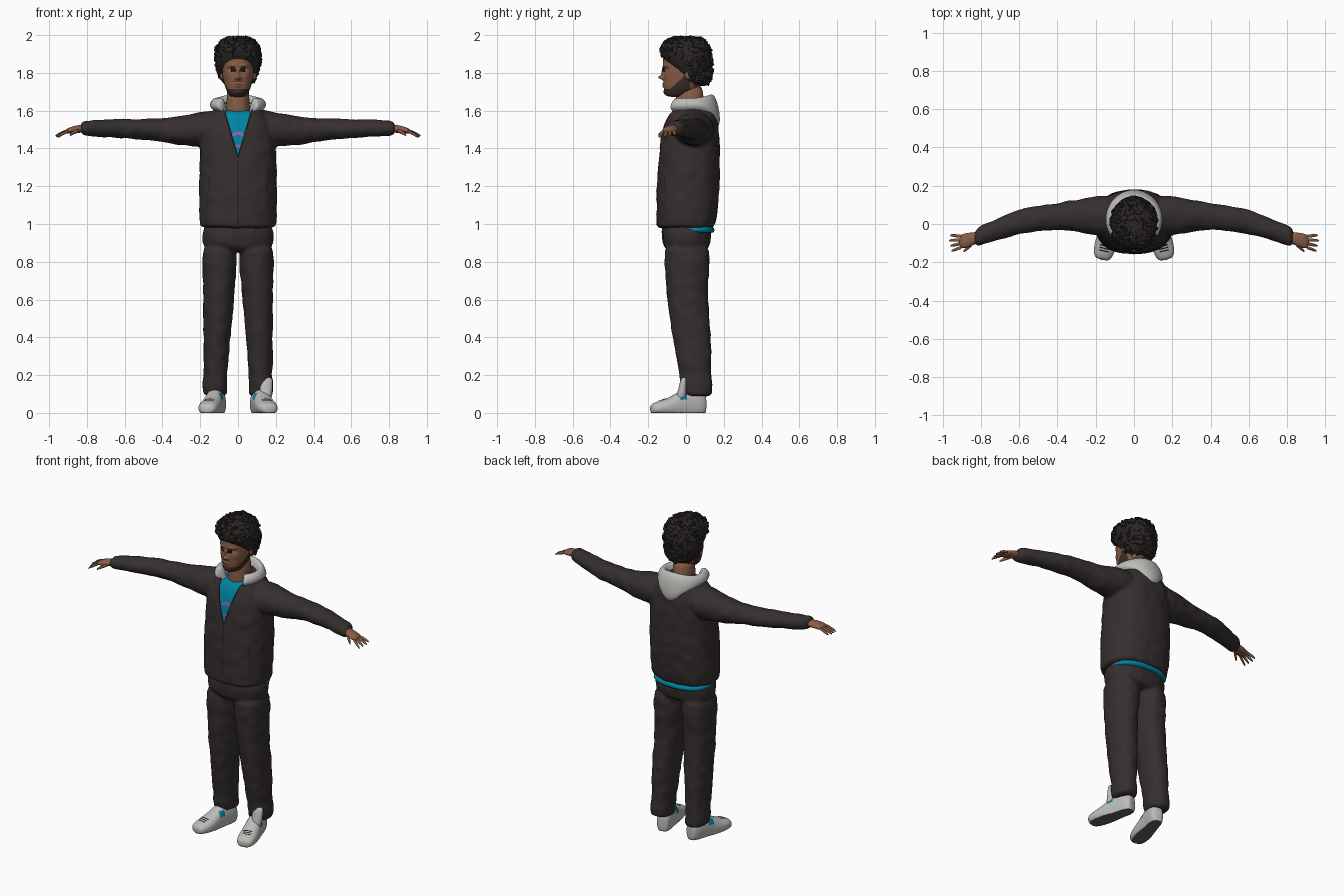
import bpy, bmesh, math, random
from mathutils import Vector, Matrix, noise

random.seed(4)
if "Cube" in bpy.data.objects:
    bpy.data.objects.remove(bpy.data.objects["Cube"])


def material(name, *rgb):
    m = bpy.data.materials.new(name)
    m.use_nodes = True
    m.diffuse_color = (*rgb, 1)
    m.node_tree.nodes["Principled BSDF"].inputs["Base Color"].default_value = (*rgb, 1)
    return m


CLOTH = material("dark brown cloth", .036, .028, .028)
GREY = material("light grey", .5, .5, .48)
TEAL = material("teal", .0, .23, .36)
PINK = material("pink purple", .4, .1, .5)
SKIN = material("skin", .25, .11, .06)
HAIR = material("hair", .024, .019, .019)
BEARD = material("beard", .045, .027, .021)
TRIM = material("black trim", .012, .01, .01)
SOLE = material("sole grey", .11, .11, .11)
LIP = material("lips", .19, .075, .05)


def make(name, bm, *mats):
    me = bpy.data.meshes.new(name)
    bm.to_mesh(me)
    bm.free()
    ob = bpy.data.objects.new(name, me)
    bpy.context.collection.objects.link(ob)
    for m in mats:
        me.materials.append(m)
    me.shade_smooth()
    return ob


def bake(ob):
    dg = bpy.context.evaluated_depsgraph_get()
    me = bpy.data.meshes.new_from_object(ob.evaluated_get(dg))
    ob.modifiers.clear()
    ob.data = me
    me.shade_smooth()
    return ob


def loft(name, rings, axis, *mats, n=20, power=2, sub=1):
    """Skin rings of (position, centre a, centre b, radius a, radius b) along an axis."""
    bm = bmesh.new()
    loops = []
    for p, a, b, ra, rb in rings:
        loop = []
        for i in range(n):
            c, s = math.cos(math.tau * i / n), math.sin(math.tau * i / n)
            u = a + ra * math.copysign(abs(c) ** (2 / power), c)
            v = b + rb * math.copysign(abs(s) ** (2 / power), s)
            loop.append(bm.verts.new({"x": (p, u, v), "y": (u, p, v), "z": (u, v, p)}[axis]))
        loops.append(loop)
    for lo, hi in zip(loops, loops[1:]):
        for i in range(n):
            bm.faces.new((lo[i], lo[(i + 1) % n], hi[(i + 1) % n], hi[i]))
    bm.faces.new(loops[0])
    bm.faces.new(loops[-1])
    bmesh.ops.recalc_face_normals(bm, faces=bm.faces)
    ob = make(name, bm, *mats)
    ob.modifiers.new("smooth", "SUBSURF").levels = sub
    return bake(ob)


def fuse(name, parts, mat):
    """Blend overlapping solids into one skin with slight cloth folds."""
    bm = bmesh.new()
    for p in parts:
        bm.from_mesh(p.data)
        bpy.data.objects.remove(p)
    ob = make(name, bm, mat)
    r = ob.modifiers.new("blend", "REMESH")
    r.mode, r.voxel_size = "VOXEL", .009
    s = ob.modifiers.new("relax", "SMOOTH")
    s.factor, s.iterations = .5, 5
    bake(ob)
    ob.data.materials.clear()
    ob.data.materials.append(mat)
    for v in ob.data.vertices:
        v.co += v.normal * noise.noise(v.co * 17) * .005
    return ob


def strip(name, pts, width, mat, target, offset=.003):
    """Thin ribbon laid onto a target surface."""
    bm = bmesh.new()
    w = Vector(width) / 2
    rows = [(bm.verts.new(Vector(p) - w), bm.verts.new(Vector(p) + w)) for p in pts]
    for a, b in zip(rows, rows[1:]):
        bm.faces.new((a[0], a[1], b[1], b[0]))
    ob = make(name, bm, mat)
    sw = ob.modifiers.new("lay", "SHRINKWRAP")
    sw.target, sw.wrap_mode, sw.offset = target, "ABOVE_SURFACE", offset
    return bake(ob)


def line(a, b, n=14):
    return [Vector(a).lerp(Vector(b), i / n) for i in range(n + 1)]


def front_back(rows, inset=0):
    """Turn (z, front y, back y, half width) rows into loft rings."""
    return [(z, 0, (f + b) / 2, rx - inset, (b - f) / 2 - inset) for z, f, b, rx in rows]


# Jacket: torso blended with both sleeves
TORSO = [(.975, -.152, .145, .195), (.99, -.158, .152, .203), (1.05, -.158, .167, .206),
         (1.2, -.156, .18, .207), (1.32, -.146, .18, .202), (1.42, -.138, .178, .202),
         (1.5, -.128, .175, .195), (1.56, -.105, .168, .17), (1.61, -.078, .15, .125),
         (1.65, -.06, .12, .085)]
SLEEVE = [(.08, .045, 1.51, .11, .1), (.2, .042, 1.503, .11, .093), (.3, .045, 1.492, .082, .08),
          (.4, .04, 1.497, .071, .063), (.5, .03, 1.503, .067, .056), (.61, .012, 1.504, .066, .052),
          (.72, -.03, 1.507, .057, .046), (.8, -.06, 1.507, .053, .042), (.835, -.072, 1.507, .048, .037)]
parts = [loft("torso", front_back(TORSO), "z", CLOTH, n=32, power=2.4)]
for s in (-1, 1):
    parts.append(loft("sleeve", [(s * r[0], *r[1:]) for r in SLEEVE], "x", CLOTH))
jacket = fuse("jacket", parts, CLOTH)

# Open neck: cut a clean V out of the jacket front
K, V0 = .29, 1.35
bm = bmesh.new()
bm.from_mesh(jacket.data)
for s in (-1, 1):
    near = [f for f in bm.faces if f.calc_center_median().y < .02 and f.calc_center_median().z > V0 - .03]
    geom = near + list({e for f in near for e in f.edges}) + list({v for f in near for v in f.verts})
    bmesh.ops.bisect_plane(bm, geom=geom, plane_co=(0, 0, V0), plane_no=(1, 0, -s * K))
cut = [f for f in bm.faces if f.calc_center_median().y < 0
       and abs(f.calc_center_median().x) < K * (f.calc_center_median().z - V0)]
bmesh.ops.delete(bm, geom=cut, context="FACES")
bm.to_mesh(jacket.data)
bm.free()
jacket.data.shade_smooth()

# Shirt under the jacket, its arch print and its hem at the back
shirt = loft("shirt", front_back(TORSO[3:9], .012), "z", TEAL, n=32, power=2.4, sub=2)
arch = [(.034 * math.cos(a), -.14, 1.455 + .03 * math.sin(a)) for a in [math.pi * i / 12 for i in range(13)]]
strip("shirt_arch_print", arch, (0, 0, .018), PINK, shirt)
strip("shirt_small_print", line((-.014, -.14, 1.415), (.014, -.14, 1.415)), (0, 0, .012), PINK, shirt)
loft("shirt_hem", [(.95, 0, .022, .176, .126), (.96, 0, .022, .184, .131), (1.0, 0, .02, .186, .131)],
     "z", TEAL, n=32, power=2.4)
for s, side in ((-1, "right"), (1, "left")):
    strip(side + "_lapel_edge", line((0, -.15, V0), (s * .077, -.075, 1.615)), (.009, 0, 0), TRIM, shirt, .013)
    strip(side + "_pocket_slit", line((s * .165, -.13, 1.26), (s * .178, -.13, 1.08)), (.005, 0, 0), TRIM, jacket)
strip("zip", line((0, -.17, V0), (0, -.17, .99)), (.005, 0, 0), TRIM, jacket, .002)

# Hood folded down around the neck
bm = bmesh.new()
grid = []
for i in range(41):
    phi = math.radians(-138 + 276 * i / 40)
    b = max(0, math.cos(phi)) ** 2
    rows = [(.08, .075, 1.59), (.098, .09, 1.655 + .02 * b), (.118, .112, 1.672 + .024 * b),
            (.143, .137, 1.655 + .01 * b), (.153, .156, 1.625 - .045 * b), (.135, .156, 1.605 - .09 * b * b),
            (.11, .12, 1.59 - .08 * b)]
    grid.append([bm.verts.new((rx * math.sin(phi), .025 + ry * math.cos(phi), z)) for rx, ry, z in rows])
for a, b in zip(grid, grid[1:]):
    for j in range(6):
        bm.faces.new((a[j], a[j + 1], b[j + 1], b[j]))
bm.faces.new(grid[0])
bm.faces.new(grid[-1])
bmesh.ops.recalc_face_normals(bm, faces=bm.faces)
hood = make("hood", bm, GREY)
hood.modifiers.new("smooth", "SUBSURF").levels = 1
bake(hood)

# Trousers
LEG = [(.92, .095, .003, .094, .122), (.8, .098, .005, .093, .122), (.7, .1, .005, .086, .114),
       (.6, .103, .009, .082, .107), (.4, .112, .031, .073, .104), (.25, .118, .045, .065, .09),
       (.19, .12, .051, .062, .084), (.16, .121, .054, .068, .088), (.13, .122, .057, .063, .082),
       (.11, .122, .058, .067, .083), (.085, .122, .058, .06, .074)]
parts = [loft("hips", [(1.02, 0, 0, .18, .125), (.95, 0, .003, .19, .132), (.9, 0, .003, .19, .13),
                       (.85, 0, .004, .17, .11)], "z", CLOTH, n=32, power=2.3)]
for s in (-1, 1):
    parts.append(loft("leg", [(r[0], s * r[1], *r[2:]) for r in LEG], "z", CLOTH, power=2.2))
fuse("trousers", parts, CLOTH)

# Shoes, turned slightly outward
SHOE = [(-.193, 0, .02, .03, .02), (-.175, 0, .024, .049, .031), (-.13, 0, .028, .058, .04),
        (-.08, 0, .033, .056, .054), (-.03, 0, .045, .05, .075), (.02, 0, .055, .046, .085),
        (.07, 0, .05, .045, .075), (.1, 0, .045, .036, .06), (.108, 0, .045, .022, .04)]
for s, side in ((-1, "right"), (1, "left")):
    shoe = loft(side + "_shoe", SHOE, "y", GREY, SOLE, TEAL, power=2.3, sub=2)
    for v in shoe.data.vertices:
        v.co.z = max(v.co.z, 0)
    for p in shoe.data.polygons:
        c = p.center
        if c.z < .002:
            p.material_index = 1
        elif -.045 < c.y < -.005 and .07 < c.z < .105:
            p.material_index = 2
    place = Matrix.Translation((s * .122, 0, 0)) @ Matrix.Rotation(math.radians(14 * s), 4, "Z")
    details = [strip(side + "_toe_vent", line((-.03, y, .08), (.03, y, .08)), (0, .007, 0), TRIM, shoe, .002)
               for y in (-.15, -.135, -.12)]
    for ob in [shoe] + details:
        ob.data.transform(place)
loft("left_shoe_tongue", [(.06, .15, -.03, .03, .03), (.12, .148, -.018, .034, .024),
                          (.17, .148, -.012, .036, .02), (.19, .148, -.01, .032, .012)], "z", GREY)

# Hands with tapered fingers
for s, side in ((-1, "right"), (1, "left")):
    palm = [(.8, -.065, 1.507, .028, .024), (.85, -.08, 1.503, .036, .021),
            (.885, -.088, 1.497, .041, .017), (.915, -.093, 1.49, .034, .012)]
    loft(side + "_palm", [(s * r[0], *r[1:]) for r in palm], "x", SKIN, n=16)
    digits = [((.895, -.092 + o * .018, 1.494), (.968 - .006 * abs(o - .5), -.1 + o * .028, 1.464 + .004 * o), .0095)
              for o in (-1.5, -.5, .5, 1.5)]
    digits.append(((.84, -.1, 1.497), (.892, -.145, 1.47), .012))
    for i, (a, b, r) in enumerate(digits):
        a, b = Vector(a), Vector(b)
        rings = []
        for t, k in ((0, 1), (.4, 1), (.75, .85), (1, .5)):
            c = a.lerp(b, t) + Vector((0, 0, .012 * t * (1 - t)))
            rings.append((s * c.x, c.y, c.z, r * k, r * k))
        loft(f"{side}_finger_{i + 1}", rings, "x", SKIN, n=8)

# Head and neck, with the face pushed out of the front
loft("neck", [(1.5, 0, .03, .08, .085), (1.6, 0, .022, .066, .08), (1.65, 0, .018, .06, .074),
              (1.75, 0, .022, .06, .072)], "z", SKIN)
HEAD = [(1.672, -.095, -.01, .035), (1.685, -.11, .025, .05), (1.71, -.118, .06, .063),
        (1.74, -.12, .085, .074), (1.78, -.121, .1, .082), (1.82, -.12, .11, .086), (1.86, -.125, .115, .086),
        (1.9, -.117, .11, .078), (1.95, -.08, .09, .055)]
head = loft("head", front_back(HEAD), "z", SKIN, BEARD, LIP, n=24, power=2.2, sub=3)
BUMPS = [(0, 1.776, .012, .011, .026), (.013, 1.771, .007, .008, .009), (0, 1.8, .008, .02, .011),
         (.035, 1.818, .018, .01, -.011), (.032, 1.839, .024, .007, .006), (.05, 1.785, .018, .014, .004),
         (0, 1.741, .02, .005, .008), (0, 1.728, .018, .005, .007), (0, 1.695, .022, .012, .007)]
for v in head.data.vertices:
    if v.co.y < -.03:
        x, z = abs(v.co.x), v.co.z
        v.co.y -= sum(d * math.exp(-((x - bx) / sx) ** 2 - ((z - bz) / sz) ** 2) for bx, bz, sx, sz, d in BUMPS)
for p in head.data.polygons:
    x, y, z = abs(p.center.x), p.center.y, p.center.z
    if y < -.08 and ((x / .026) ** 2 + ((z - 1.735) / .011) ** 2) < 1:
        p.material_index = 2
    elif z < 1.714 + max(0, y + .085) * .9 and y < .02 or (x < .03 and y < -.09 and 1.75 < z < 1.757):
        p.material_index = 1
for s, side in ((-1, "right"), (1, "left")):
    strip(side + "_brow", line((s * .014, -.15, 1.838), (s * .056, -.13, 1.84)), (0, 0, .008), HAIR, head, .002)
    strip(side + "_eye", line((s * .024, -.15, 1.817), (s * .046, -.13, 1.817)), (0, 0, .007), TRIM, head, .002)
    loft(side + "_ear", [(s * .075, .005, 1.79, .016, .026), (s * .09, .012, 1.792, .02, .03),
                         (s * .097, .014, 1.795, .014, .022)], "x", SKIN, n=12)

# Hair: a shaped core covered with short overlapping curls
core = loft("hair_core", [(1.735, 0, .065, .068, .055), (1.78, 0, .045, .095, .088), (1.83, 0, .022, .112, .115),
                          (1.885, 0, .002, .124, .135), (1.935, 0, -.004, .118, .132), (1.97, 0, -.002, .09, .105),
                          (1.988, 0, 0, .05, .06)], "z", HAIR, n=24)
for v in core.data.vertices:
    v.co.y = max(v.co.y, -.02 - max(0, v.co.z - 1.8) * 1.7)
core.data.update()
spots = [(p.center.copy(), p.normal.copy()) for p in core.data.polygons if p.center.y > .0 or p.center.z > 1.885]
bm = bmesh.new()
for c, nrm in random.sample(spots, min(230, len(spots))):
    size = Matrix.Diagonal((random.uniform(.018, .032), random.uniform(.009, .015), random.uniform(.008, .014), 1))
    tilt = Matrix.Rotation(random.uniform(-.45, .45), 4, "Y")
    spin = Matrix.Rotation(random.uniform(0, math.tau), 4, "Z")
    turn = nrm.to_track_quat("Z", "Y").to_matrix().to_4x4()
    bmesh.ops.create_icosphere(bm, subdivisions=1, radius=1, matrix=Matrix.Translation(c) @ turn @ spin @ tilt @ size)
for v in bm.verts:
    v.co.z = min(v.co.z, 2)
curls = make("hair_curls", bm, HAIR)
curls.data.set_sharp_from_angle(angle=math.radians(40))
